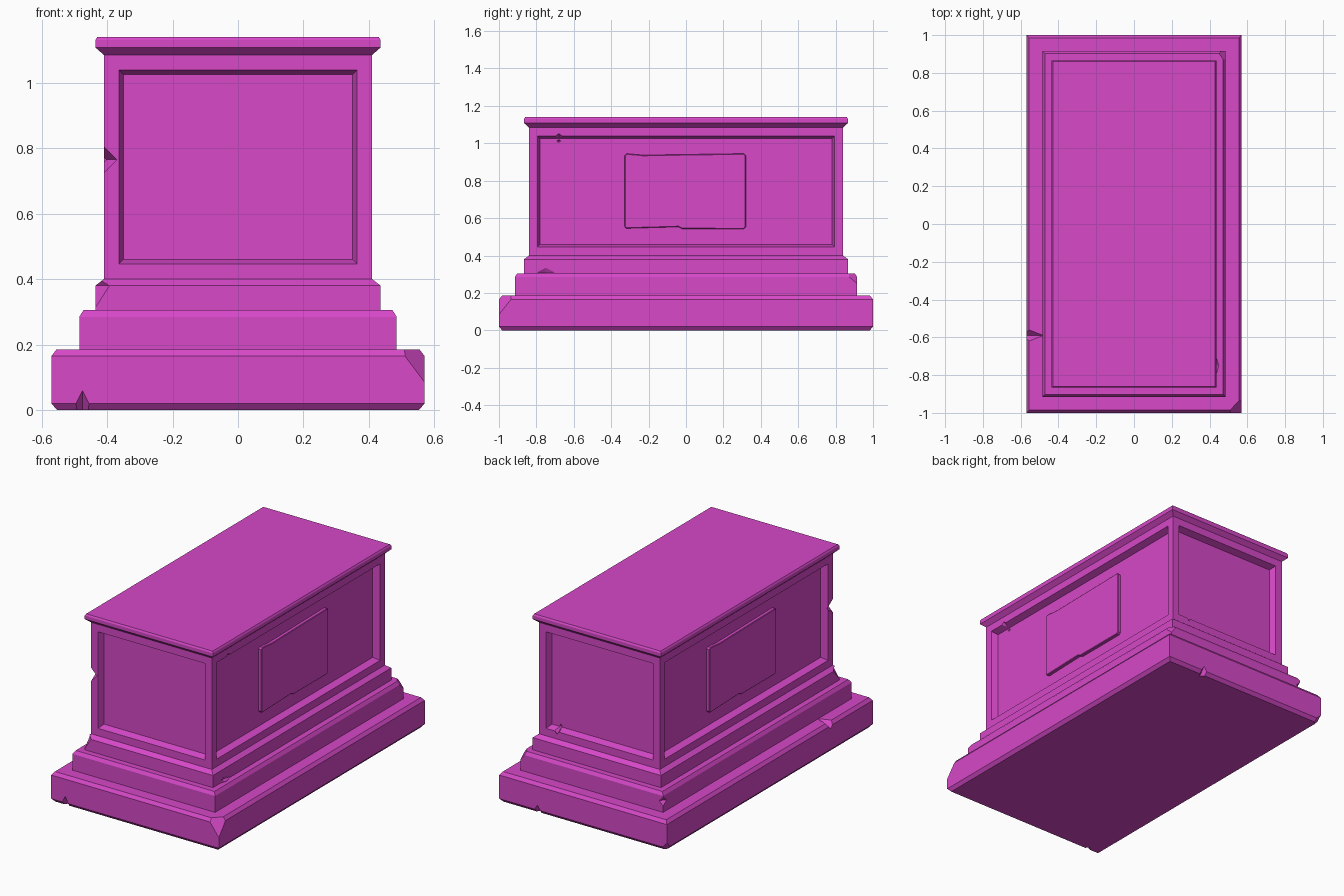
import bpy, bmesh
from mathutils import Vector

if "Cube" in bpy.data.objects:
    bpy.data.objects.remove(bpy.data.objects["Cube"])

# Single flat colour
magenta = bpy.data.materials.new("magenta")
magenta.use_nodes = True
colour = (0.68, 0.065, 0.58, 1)
magenta.diffuse_color = colour
magenta.node_tree.nodes["Principled BSDF"].inputs["Base Color"].default_value = colour


def make_object(name, bm):
    bmesh.ops.recalc_face_normals(bm, faces=bm.faces[:])
    mesh = bpy.data.meshes.new(name)
    bm.to_mesh(mesh)
    bm.free()
    mesh.materials.append(magenta)
    obj = bpy.data.objects.new(name, mesh)
    bpy.context.collection.objects.link(obj)
    return obj


# Stepped tomb body: (half width, height) profile, swept round a rectangle
PROFILE = [(0.553, 0), (0.57, 0.02), (0.57, 0.165), (0.555, 0.185),
           (0.485, 0.185), (0.485, 0.285), (0.472, 0.305),
           (0.436, 0.305), (0.436, 0.38), (0.41, 0.40),
           (0.41, 1.085), (0.436, 1.108), (0.436, 1.13), (0.43, 1.14)]
EXTRA_LENGTH = 0.43

bm = bmesh.new()
rings = []
for half, z in PROFILE:
    length = half + EXTRA_LENGTH
    rings.append([bm.verts.new((sx * half, sy * length, z))
                  for sx, sy in ((-1, -1), (1, -1), (1, 1), (-1, 1))])
walls = []
for low, high in zip(rings, rings[1:]):
    for i in range(4):
        j = (i + 1) % 4
        face = bm.faces.new((low[i], low[j], high[j], high[i]))
        if high[i].co.z - low[i].co.z > 0.5:
            walls.append(face)
bm.faces.new(rings[0][::-1])
bm.faces.new(rings[-1])
bm.normal_update()

# Recessed panels with sloping frames on all four walls
bmesh.ops.inset_individual(bm, faces=walls, thickness=0.065)
bmesh.ops.inset_individual(bm, faces=walls, thickness=0.02, depth=-0.04)
body = make_object("tomb_body", bm)

# Chips in the stone: (centre, reach along each axis)
CHIPS = [
    ((-0.41, -0.84, 0.765), (0.04, 0.06, 0.04)),    # wall corner
    ((-0.475, -1, 0), (0.03, 0.04, 0.06)),          # front foot
    ((0.57, -1, 0.185), (0.075, 0.08, 0.10)),       # base corner
    ((0.41, -0.68, 1.012), (0.05, 0.055, 0.04)),    # side panel frame
    ((-0.57, -0.59, 0.185), (0.09, 0.035, 0.04)),   # base edge
    ((-0.437, -0.867, 0.38), (0.045, 0.06, 0.07)),  # upper step corner
    ((0.487, 0.917, 0.305), (0.045, 0.07, 0.06)),   # lower step corner
    ((0.31, 1, 0), (0.03, 0.04, 0.05)),             # back foot
    ((0.29, 0.835, 0.465), (0.03, 0.05, 0.04)),     # back panel sill
    ((-0.487, 0.917, 0.25), (0.03, 0.04, 0.03)),    # lower step back corner
    ((-0.57, 1, 0), (0.05, 0.05, 0.05)),            # base back corner
    ((0.437, -0.75, 0.31), (0.015, 0.05, 0.025)),   # upper step side
]
bm = bmesh.new()
for centre, reach in CHIPS:
    tips = []
    for axis in range(3):
        step = Vector((0, 0, 0))
        step[axis] = reach[axis]
        tips.append([bm.verts.new(Vector(centre) + s * step) for s in (1, -1)])
    for a in (0, 1):
        for b in (0, 1):
            for c in (0, 1):
                bm.faces.new((tips[0][a], tips[1][b], tips[2][c]))
cutter = make_object("chip_cutter", bm)
cutter.hide_render = True

cut = body.modifiers.new("chips", "BOOLEAN")
cut.operation = "DIFFERENCE"
cut.solver = "EXACT"
cut.object = cutter
bpy.context.view_layer.objects.active = body
bpy.ops.object.modifier_apply(modifier=cut.name)
bpy.data.objects.remove(cutter)

# Worn plaque on each long side: (y, z) outline
OUTLINE = [(-0.32, 0.545), (-0.04, 0.553), (-0.02, 0.542), (0.31, 0.542),
           (0.32, 0.552), (0.32, 0.935), (0.31, 0.945), (-0.23, 0.937),
           (-0.318, 0.945), (-0.328, 0.935), (-0.328, 0.555)]
for name, side in (("right_plaque", 1), ("left_plaque", -1)):
    bm = bmesh.new()
    back = bm.faces.new([bm.verts.new((side * 0.36, side * y, z)) for y, z in OUTLINE])
    result = bmesh.ops.extrude_face_region(bm, geom=[back], use_keep_orig=True)
    moved = [v for v in result["geom"] if isinstance(v, bmesh.types.BMVert)]
    bmesh.ops.translate(bm, verts=moved, vec=(side * 0.027, 0, 0))
    front = [f for f in result["geom"] if isinstance(f, bmesh.types.BMFace)]
    bmesh.ops.recalc_face_normals(bm, faces=bm.faces[:])
    bmesh.ops.inset_region(bm, faces=front, thickness=0.004, depth=0.003)
    make_object(name, bm)
